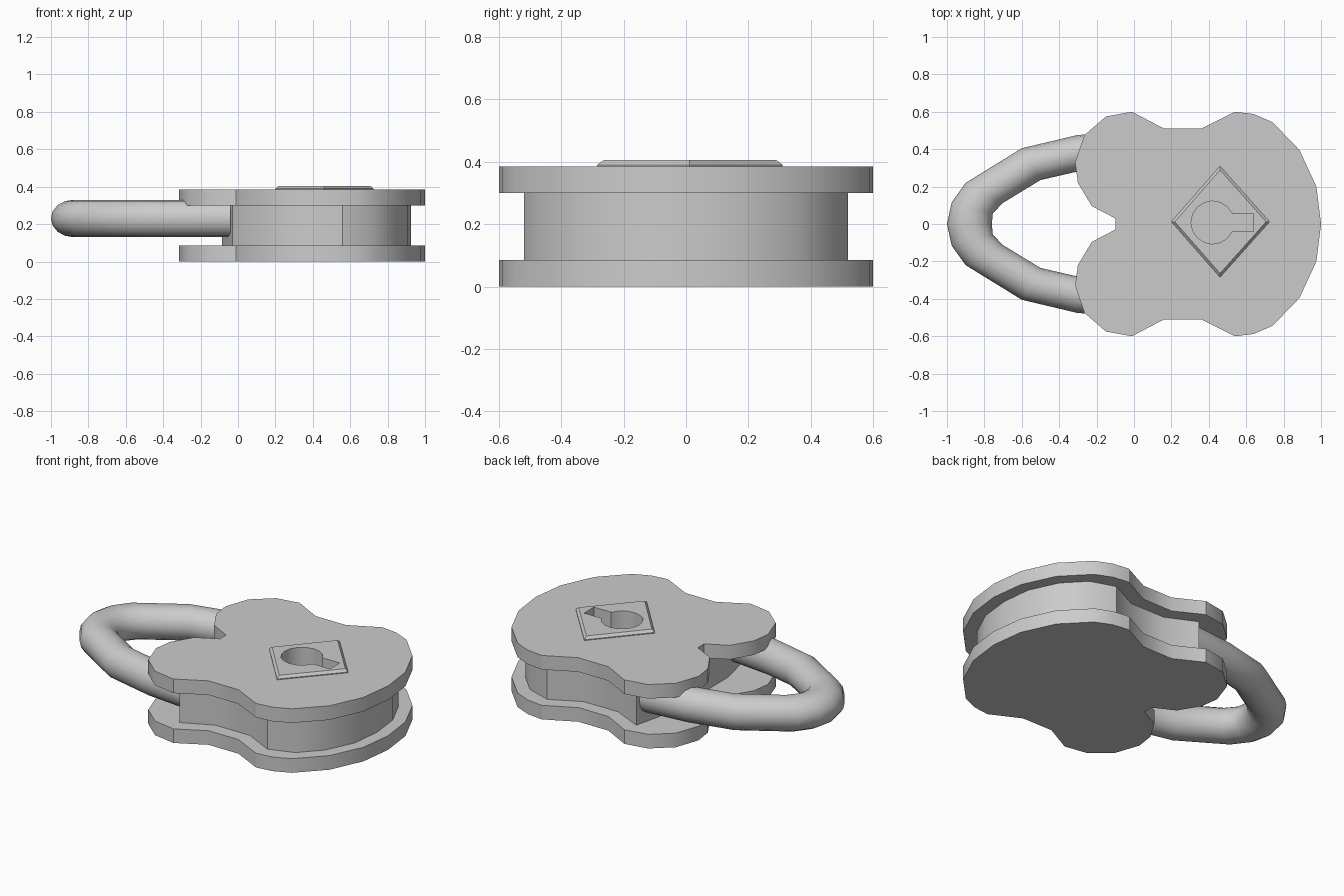
import bpy, bmesh
from math import sin, cos, pi, radians
from mathutils import Vector

if "Cube" in bpy.data.objects:
    bpy.data.objects.remove(bpy.data.objects["Cube"])


def make_object(name, bm):
    bmesh.ops.recalc_face_normals(bm, faces=bm.faces[:])
    mesh = bpy.data.meshes.new(name)
    bm.to_mesh(mesh)
    bm.free()
    obj = bpy.data.objects.new(name, mesh)
    bpy.context.collection.objects.link(obj)
    return obj


def activate(obj):
    bpy.ops.object.select_all(action='DESELECT')
    obj.select_set(True)
    bpy.context.view_layer.objects.active = obj


def smooth(obj, angle=32):
    activate(obj)
    bpy.ops.object.shade_smooth_by_angle(angle=radians(angle))


def loft(name, rings):
    """Skin closed rings of points and cap both ends."""
    bm = bmesh.new()
    vs = [[bm.verts.new(p) for p in ring] for ring in rings]
    n = len(vs[0])
    for a, b in zip(vs, vs[1:]):
        for i in range(n):
            bm.faces.new((a[i], a[(i + 1) % n], b[(i + 1) % n], b[i]))
    bm.faces.new(vs[0][::-1])
    bm.faces.new(vs[-1])
    return make_object(name, bm)


def prism(name, outline, z0, z1):
    return loft(name, [[(x, y, z) for x, y in outline] for z in (z0, z1)])


def mirrored(half):
    """Complete a half outline across the x axis."""
    return half + [(x, -y) for x, y in reversed(half) if y > 0]


def cut(obj, cutter):
    mod = obj.modifiers.new("cut", 'BOOLEAN')
    mod.operation = 'DIFFERENCE'
    mod.solver = 'EXACT'
    mod.object = cutter
    activate(obj)
    bpy.ops.object.modifier_apply(modifier=mod.name)


# Outer plates
plate = mirrored([(-0.10, 0.03), (-0.225, 0.095), (-0.30, 0.22), (-0.315, 0.33),
                  (-0.265, 0.475), (-0.15, 0.575), (-0.01, 0.60), (0.16, 0.51),
                  (0.36, 0.51), (0.54, 0.60), (0.64, 0.588), (0.74, 0.545),
                  (0.885, 0.395), (0.975, 0.20), (1.0, 0)])
bottom_plate = prism("bottom_plate", plate, 0, 0.085)
top_plate = prism("top_plate", plate, 0.30, 0.385)

# Inset core between the plates
core = mirrored([(-0.085, 0.28), (-0.03, 0.515), (0.15, 0.43), (0.38, 0.43),
                 (0.56, 0.52), (0.71, 0.47), (0.825, 0.35), (0.905, 0.18), (0.925, 0)])
body = prism("lock_body", core, 0.085, 0.30)

# Raised diamond keyhole surround with bevelled rim
diamond = [(0.46, 0.31), (0.725, 0.012), (0.46, -0.285), (0.20, 0.012)]
center = Vector((0.46, 0.012))
rim = [center + (Vector(p) - center) * 0.93 for p in diamond]
surround = loft("keyhole_surround", [
    [(x, y, 0.375) for x, y in diamond],
    [(x, y, 0.39) for x, y in diamond],
    [(x, y, 0.405) for x, y in rim]])

# Keyhole: round hole with a side slot
hole = [(0.42 + 0.115 * cos(a), 0.008 + 0.115 * sin(a))
        for a in (radians(24 + i * 312 / 14) for i in range(15))]
hole += [(0.64, -0.039), (0.64, 0.055)]
cutter = prism("keyhole_cutter", hole, 0.29, 0.5)
cutter.hide_render = True
for part in (top_plate, surround):
    cut(part, cutter)
bpy.data.objects.remove(cutter, do_unlink=True)

# Shackle: elliptical rings between outer and inner edges
half = [((-0.04, 0.50), (-0.04, 0.31)), ((-0.305, 0.475), (-0.305, 0.28)),
        ((-0.60, 0.405), (-0.50, 0.235)), ((-0.90, 0.22), (-0.705, 0.11)),
        ((-0.975, 0.115), (-0.755, 0.055)), ((-1.0, 0), (-0.76, 0))]
flip = [((a, -b), (c, -d)) for (a, b), (c, d) in reversed(half[:-1])]
rings = []
for outer, inner in half + flip:
    o, i = Vector(outer), Vector(inner)
    mid, rad = (o + i) / 2, (o - i) / 2
    rings.append([(*(mid + rad * cos(t)), 0.23 + 0.10 * sin(t))
                  for t in (2 * pi * k / 16 for k in range(16))])
shackle = loft("shackle", rings)

for part in (bottom_plate, top_plate, body):
    smooth(part)
smooth(surround, 25)
smooth(shackle, 50)
